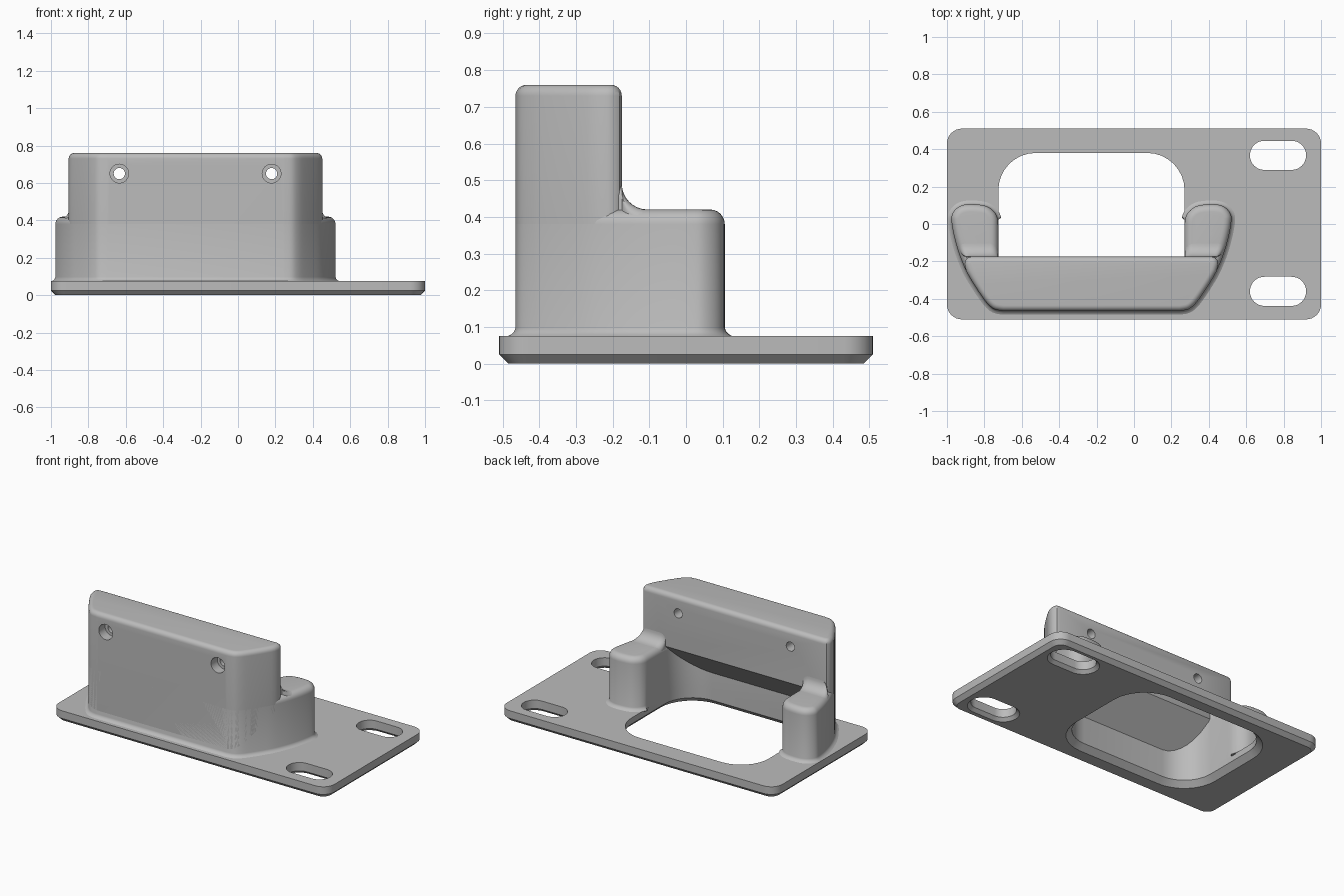
import bpy, bmesh, math
from mathutils import Vector, Matrix

cube = bpy.data.objects.get("Cube")
if cube:
    bpy.data.objects.remove(cube, do_unlink=True)

CX = -0.2275                     # centre line of the housing
STEP_Y, LEG_TOP, TOP = -0.175, 0.42, 0.76

grey = bpy.data.materials.new("plain grey")
grey.use_nodes = True
grey.diffuse_color = (0.5, 0.5, 0.5, 1)
grey.node_tree.nodes["Principled BSDF"].inputs["Base Color"].default_value = (0.5, 0.5, 0.5, 1)


def loft(name, rings):
    """Closed solid through rings with equal point counts."""
    bm = bmesh.new()
    loops = [[bm.verts.new(p) for p in ring] for ring in rings]
    n = len(loops[0])
    for a, b in zip(loops, loops[1:]):
        for i in range(n):
            j = (i + 1) % n
            bm.faces.new((a[i], a[j], b[j], b[i]))
    bm.faces.new(loops[0][::-1])
    bm.faces.new(loops[-1])
    bmesh.ops.recalc_face_normals(bm, faces=bm.faces)
    me = bpy.data.meshes.new(name)
    bm.to_mesh(me)
    bm.free()
    me.materials.append(grey)
    ob = bpy.data.objects.new(name, me)
    bpy.context.scene.collection.objects.link(ob)
    return ob


def inset(outline, d, rule=lambda p: True):
    """Move a counter-clockwise outline inwards by d."""
    out = []
    for i, p in enumerate(outline):
        a = (p - outline[i - 1]).normalized()
        b = (outline[(i + 1) % len(outline)] - p).normalized()
        t = (a + b).normalized()
        out.append(p + Vector((-t.y, t.x)) * d if rule(p) else p)
    return out


def prism(name, outline, levels, cx=0.0, cy=0.0, rule=lambda p: True):
    rings = []
    for z, d in levels:
        ring = inset(outline, d, rule if d < 0 else lambda p: True)
        rings.append([(p.x + cx, p.y + cy, z) for p in ring])
    return loft(name, rings)


def rounded_top(z, r, n=6):
    angles = [math.pi / 2 * i / n for i in range(n + 1)]
    return [(z - r + r * math.sin(a), r - r * math.cos(a)) for a in angles]


def rounded_rect(hx, hy, r, n=8):
    pts = []
    for k, (sx, sy) in enumerate([(1, 1), (-1, 1), (-1, -1), (1, -1)]):
        for i in range(n + 1):
            a = math.pi / 2 * (k + i / n)
            pts.append(Vector((sx * (hx - r) + r * math.cos(a), sy * (hy - r) + r * math.sin(a))))
    return pts


def smooth_path(pts, n=4):
    pts = [Vector(p) for p in pts]
    ext = [pts[0]] + pts + [pts[-1]]
    out = []
    for p, a, b, q in zip(ext, ext[1:], ext[2:], ext[3:]):
        for i in range(n):
            t = i / n
            out.append(0.5 * (2 * a + (b - p) * t + (2 * p - 5 * a + 4 * b - q) * t ** 2
                              + (3 * a - p - 3 * b + q) * t ** 3))
    return out + [pts[-1]]


def mirrored(half):
    return half + [Vector((-p.x, p.y)) for p in reversed(half)]


def cut(ob, cutters):
    """Subtract the cutters and bake the result."""
    for c in cutters:
        c.hide_render = True
        m = ob.modifiers.new("cut", 'BOOLEAN')
        m.operation, m.solver, m.object = 'DIFFERENCE', 'EXACT', c
    bpy.context.view_layer.update()
    me = bpy.data.meshes.new_from_object(ob.evaluated_get(bpy.context.evaluated_depsgraph_get()))
    ob.modifiers.clear()
    ob.data = me
    for c in cutters:
        bpy.data.objects.remove(c, do_unlink=True)


def cylinder(name, r, x, z, y0, y1, n=32):
    ring = [(r * math.cos(math.tau * i / n), r * math.sin(math.tau * i / n)) for i in range(n)]
    return loft(name, [[(x + u, y, z + v) for u, v in ring] for y in (y0, y1)])


# Base plate with chamfered underside, large opening and two slots
plate = prism("base_plate", rounded_rect(1.0, 0.51, 0.08), [(0, 0.025), (0.025, 0), (0.075, 0)])
opening = prism("opening_cutter", rounded_rect(0.498, 0.375, 0.2),
                [(-0.01, -0.045), (0.035, 0), (0.12, 0)], CX, 0.005)
slots = [prism("slot_cutter", rounded_rect(0.15, 0.078, 0.077),
               [(-0.01, -0.03), (0.02, 0), (0.12, 0)], 0.77, y) for y in (-0.36, 0.367)]
cut(plate, [opening] + slots)

# Horseshoe wall: outer curve, rounded leg end, then the inner corner
outer = smooth_path([(.47, -.465), (.515, -.457), (.547, -.435), (.58, -.395), (.63, -.32),
                     (.67, -.25), (.707, -.16), (.733, -.07), (.7475, .01), (.745, .05),
                     (.72, .085), (.68, .103), (.62, .105), (.56, .095), (.52, .065),
                     (.502, .03), (.498, -.01)])
inner = [Vector((0.298 + 0.2 * math.cos(a), -0.17 - 0.2 * math.sin(a)))
         for a in [math.pi / 2 * i / 8 for i in range(9)]]
wall = prism("horseshoe_wall", mirrored(outer + inner),
             [(0.07, -0.02), (0.075, -0.02), (0.08, -0.011), (0.087, -0.004), (0.097, 0)]
             + rounded_top(LEG_TOP, 0.04), CX,
             rule=lambda p: abs(p.x) > 0.5 or p.y < -0.4)

# Upper block with a sloping underside
front = [p for p in outer if p.y < -0.235]
corner = [Vector(p) for p in [(.678, -.215), (.675, -.197), (.664, -.182), (.645, STEP_Y)]]
block = prism("upper_block", mirrored(front + corner),
              [(0.1, 0)] + rounded_top(TOP, 0.03), CX)
bm = bmesh.new()
bm.from_mesh(block.data)
bmesh.ops.bisect_plane(bm, geom=bm.verts[:] + bm.edges[:] + bm.faces[:],
                       plane_co=(0, STEP_Y, 0.41), plane_no=(0, 1, -1), clear_outer=True)
bmesh.ops.holes_fill(bm, edges=[e for e in bm.edges if e.is_boundary], sides=0)
bmesh.ops.recalc_face_normals(bm, faces=bm.faces)
bm.to_mesh(block.data)
bm.free()

# Counterbored screw holes
drills = []
for side in (-1, 1):
    x = CX + side * 0.407
    drills.append(cylinder("screw_cutter", 0.03, x, 0.65, -0.6, 0))
    drills.append(cylinder("counterbore_cutter", 0.05, x, 0.65, -0.6, -0.4))
cut(block, drills)


# Concave blends from the block down to each leg
def outer_x(y):
    for a, b in zip(outer, outer[1:]):
        if a.y <= y <= b.y:
            return a.x + (b.x - a.x) * (y - a.y) / (b.y - a.y)


R = 0.07
stations = [(-0.2, LEG_TOP + R)]
for i in range(9):
    a = math.pi * (1 + i / 16)
    stations.append((STEP_Y + R + R * math.cos(a), LEG_TOP + R + R * math.sin(a)))
stations.append((-0.07, LEG_TOP - 0.002))
blends = []
for side, label in ((1, "left"), (-1, "right")):
    rings = []
    for y, h in stations:
        x1 = outer_x(y) - 0.002 - 0.03 * max(0, h - LEG_TOP) / R
        x0, r = 0.5, 0.04
        section = [(x0, 0.3)]
        for cx, start in ((x0 + r, math.pi), (x1 - r, math.pi / 2)):
            for i in range(7):
                a = start - math.pi / 2 * i / 6
                section.append((cx + r * math.cos(a), h - r + r * math.sin(a)))
        section.append((x1, 0.3))
        rings.append([(CX + side * u, y, v) for u, v in section])
    blends.append(loft(label + "_leg_blend", rings))

# Smooth shading with crisp edges
bpy.ops.object.select_all(action='DESELECT')
for ob in [plate, wall, block] + blends:
    ob.select_set(True)
    bpy.context.view_layer.objects.active = ob
bpy.ops.object.shade_smooth_by_angle(angle=math.radians(30))
